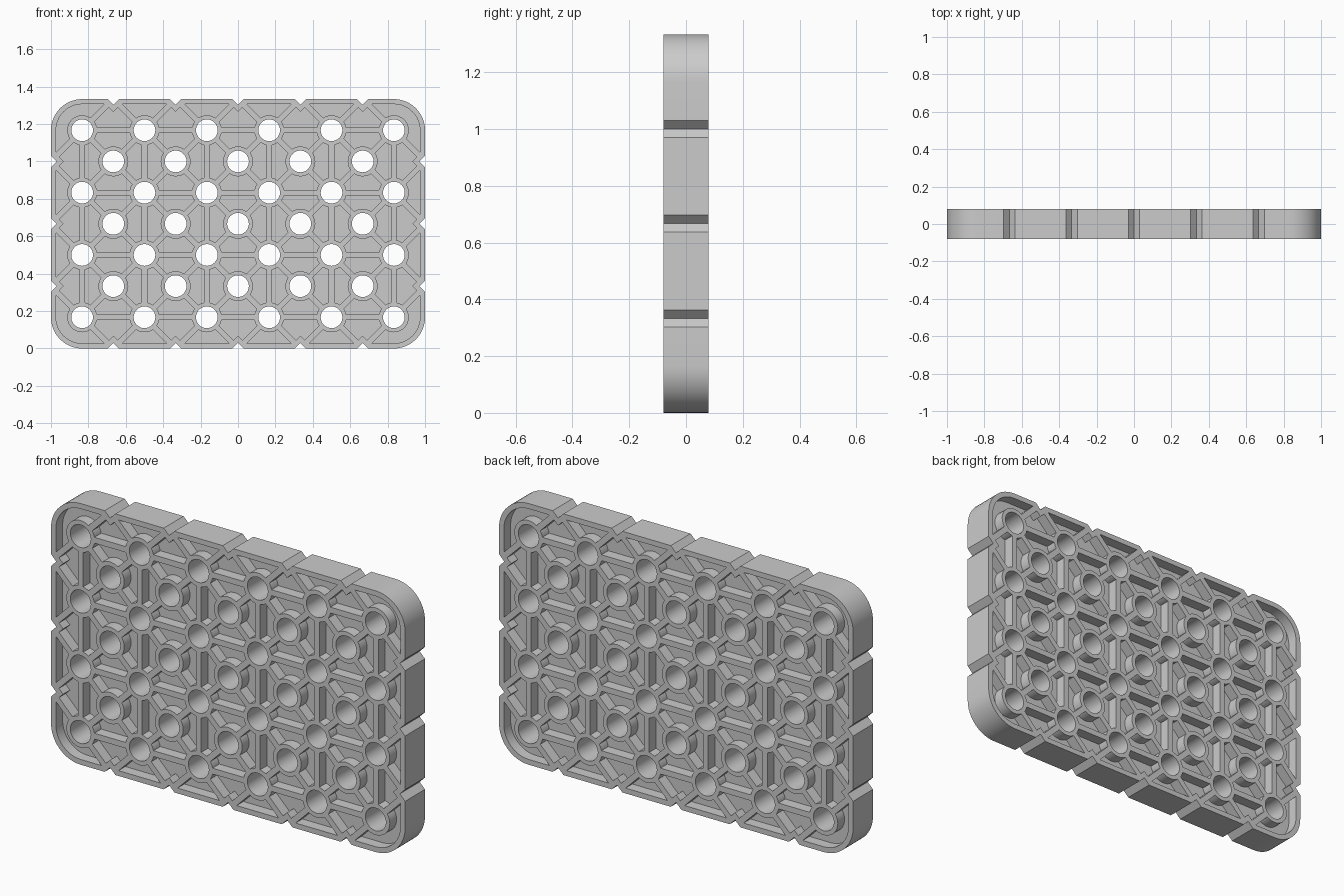
import bpy, bmesh, math
from mathutils import Vector, Matrix

if "Cube" in bpy.data.objects:
    bpy.data.objects.remove(bpy.data.objects["Cube"])

P = 1 / 3                      # hole pitch
H = 4 * P                      # plate height
HALF, WEB = 0.08, 0.025        # half thickness of ribs and of web
HOLE, BOSS, RIB, RIM = 0.058, 0.08, 0.03, 0.027

main = [(-5 * P / 2 + i * P, P / 2 + j * P) for i in range(6) for j in range(4)]
mid = [((i - 2) * P, (j + 1) * P) for i in range(5) for j in range(3)]


def outline(d):
    """Rounded, edge-notched plate outline, inset by d."""
    c, r = P / 2, P / 2 - d
    a = 0.03 + d * math.sqrt(2)
    pts = []
    sides = [(Vector((-1, 0)), Vector((1, 0)), 6), (Vector((1, 0)), Vector((0, 1)), 4),
             (Vector((1, H)), Vector((-1, 0)), 6), (Vector((-1, H)), Vector((0, -1)), 4)]
    corners = [(-1, 0), (1, 0), (1, H), (-1, H)]
    for k, (_, t, n) in enumerate(sides):
        o = Vector(corners[k])
        nrm = Vector((-t.y, t.x))
        centre = o + (t + nrm) * c
        for s in range(13):
            ang = math.pi / 2 * s / 12
            pts.append(centre + r * (-t * math.cos(ang) - nrm * math.sin(ang)))
        for m in range(1, n):
            q = o + t * (m * P)
            pts += [q - t * (a - d) + nrm * d, q + nrm * a, q + t * (a - d) + nrm * d]
    return pts


def circle(c, r, n=32):
    return [(c[0] + r * math.cos(2 * math.pi * i / n),
             c[1] + r * math.sin(2 * math.pi * i / n)) for i in range(n)]


def smooth(ob):
    bpy.ops.object.select_all(action='DESELECT')
    ob.select_set(True)
    bpy.context.view_layer.objects.active = ob
    if ob.type == 'CURVE':
        bpy.ops.object.convert(target='MESH')
        ob = bpy.context.object
        bm = bmesh.new()
        bm.from_mesh(ob.data)
        bmesh.ops.remove_doubles(bm, verts=bm.verts, dist=1e-5)
        bmesh.ops.recalc_face_normals(bm, faces=bm.faces)
        bm.to_mesh(ob.data)
        bm.free()
    bpy.ops.object.shade_smooth_by_angle(angle=math.radians(30))


def sheet(name, loops, half):
    """Filled profile with holes, extruded along y."""
    cu = bpy.data.curves.new(name, 'CURVE')
    cu.dimensions, cu.fill_mode, cu.extrude = '2D', 'BOTH', half
    for lp in loops:
        sp = cu.splines.new('POLY')
        sp.points.add(len(lp) - 1)
        for p, q in zip(sp.points, lp):
            p.co = (q[0], q[1], 0, 1)
        sp.use_cyclic_u = True
    ob = bpy.data.objects.new(name, cu)
    bpy.context.collection.objects.link(ob)
    ob.rotation_euler.x = math.pi / 2
    smooth(ob)


# Web, outer rim and hole bosses
sheet("web", [outline(0.01)] + [circle(c, HOLE + 0.004) for c in main + mid], WEB)
sheet("rim", [outline(0), outline(RIM)], HALF)
sheet("bosses", [circle(c, r) for c in main + mid for r in (BOSS, HOLE)], HALF)

# Ribs: straight between main holes, diagonal to middle holes and edge notches
bm = bmesh.new()


def rib(a, b, trim_b):
    a, b = Vector(a), Vector(b)
    t = (b - a).normalized()
    a, b = a + t * 0.072, b - t * trim_b
    m = (a + b) / 2
    mat = (Matrix.Translation((m.x, 0, m.y)) @ Matrix.Rotation(-math.atan2(t.y, t.x), 4, 'Y')
           @ Matrix.Diagonal(((b - a).length, 2 * HALF, RIB, 1)))
    bmesh.ops.create_cube(bm, size=1, matrix=mat)


for x, z in main:
    if x < 0.8:
        rib((x, z), (x + P, z), 0.072)
    if z < 1.1:
        rib((x, z), (x, z + P), 0.072)
    for sx in (-1, 1):
        for sz in (-1, 1):
            ex, ez = x + sx * P / 2, z + sz * P / 2
            edge_x, edge_z = abs(ex) > 0.95, ez < 0.05 or ez > H - 0.05
            if edge_x and edge_z:
                continue
            rib((x, z), (ex, ez), 0.03 if edge_x or edge_z else 0.072)

me = bpy.data.meshes.new("ribs")
bm.to_mesh(me)
bm.free()
bpy.context.collection.objects.link(bpy.data.objects.new("ribs", me))
